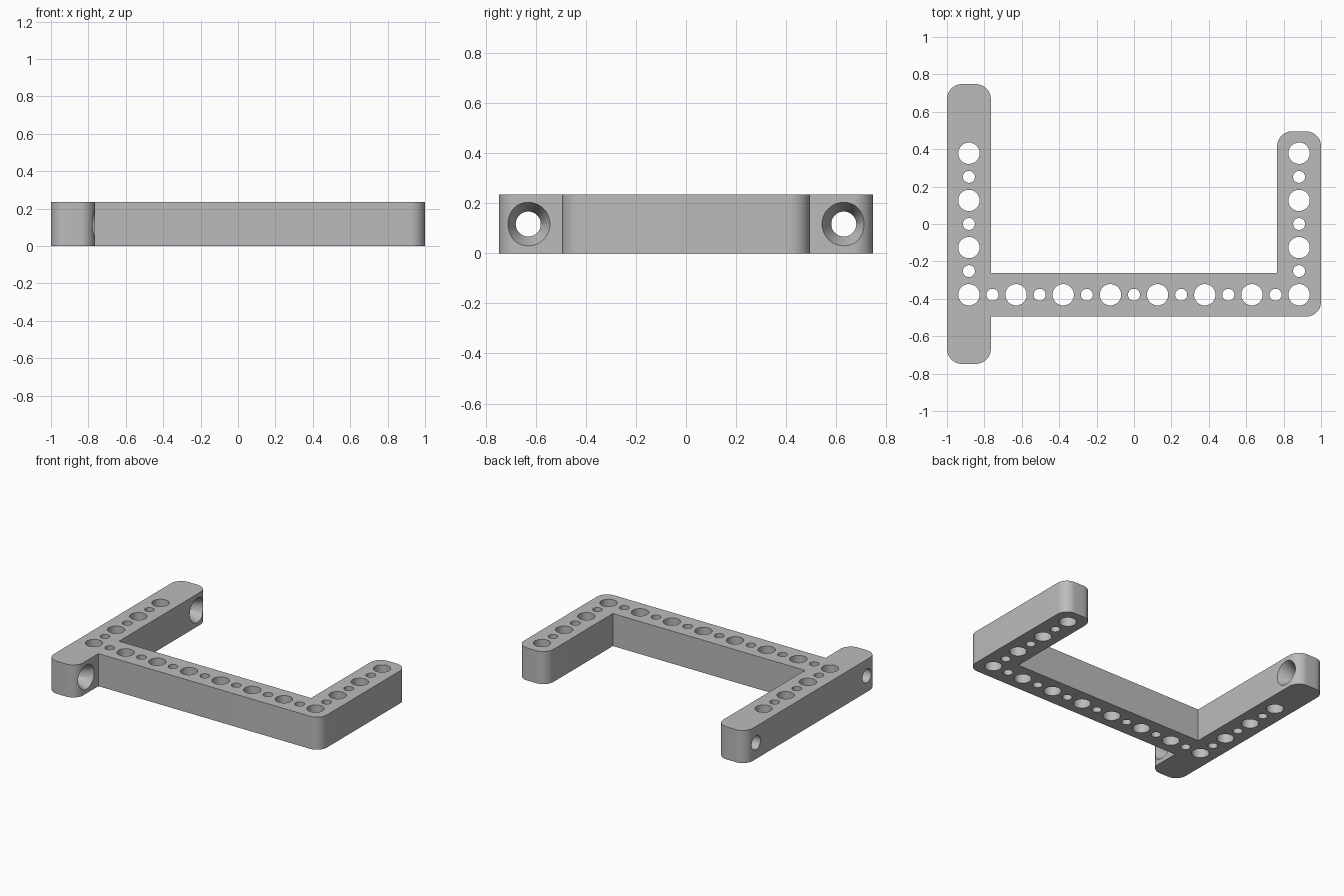
import bpy
import bmesh
from math import radians
from mathutils import Matrix, Vector

if "Cube" in bpy.data.objects:
    bpy.data.objects.remove(bpy.data.objects["Cube"])

PITCH = 0.1261          # spacing between neighbouring holes
WIDTH = 0.2346          # beam width and height
HALF = WIDTH / 2
CORNER = 0.08
ARM_X = 7 * PITCH       # centre lines of the side arms
BAR_Y = -3 * PITCH      # centre line of the cross bar

grey = bpy.data.materials.new("plain_grey")
grey.use_nodes = True
colour = (0.5, 0.5, 0.5, 1)
grey.diffuse_color = colour
grey.node_tree.nodes["Principled BSDF"].inputs["Base Color"].default_value = colour


def make_object(name, bm):
    bmesh.ops.recalc_face_normals(bm, faces=bm.faces[:])
    mesh = bpy.data.meshes.new(name)
    bm.to_mesh(mesh)
    bm.free()
    mesh.materials.append(grey)
    obj = bpy.data.objects.new(name, mesh)
    bpy.context.collection.objects.link(obj)
    return obj


def add_cone(bm, centre, r1, r2, depth, sideways=False):
    turn = Matrix.Rotation(radians(90), 4, "Y") if sideways else Matrix()
    bmesh.ops.create_cone(bm, cap_ends=True, segments=48, radius1=r1, radius2=r2,
                          depth=depth, matrix=Matrix.Translation(centre) @ turn)


# Frame outline: long right arm, cross bar and short left arm
outer, inner = ARM_X + HALF, ARM_X - HALF
long_end, short_end = 5 * PITCH + HALF, 3 * PITCH + HALF
low, high = BAR_Y - HALF, BAR_Y + HALF
outline = [
    (-outer, -long_end, True), (-inner, -long_end, True), (-inner, low, False),
    (outer, low, True), (outer, short_end, True), (inner, short_end, True),
    (inner, high, False), (-inner, high, False),
    (-inner, long_end, True), (-outer, long_end, True),
]
bm = bmesh.new()
verts = [bm.verts.new((x, y, 0)) for x, y, _ in outline]
face = bm.faces.new(verts)
up = bmesh.ops.extrude_face_region(bm, geom=[face])["geom"]
bmesh.ops.translate(bm, verts=[g for g in up if isinstance(g, bmesh.types.BMVert)],
                    vec=(0, 0, WIDTH))
round_spots = [Vector((x, y)) for x, y, rounded in outline if rounded]
uprights = [e for e in bm.edges
            if abs(e.verts[0].co.z - e.verts[1].co.z) > HALF
            and any((e.verts[0].co.xy - s).length < 0.001 for s in round_spots)]
bmesh.ops.bevel(bm, geom=uprights, offset=CORNER, segments=12, profile=0.5,
                affect="EDGES")
frame = make_object("bracket_frame", bm)

# Upright holes alternate large and small along all three beams
spots = [(k * PITCH, BAR_Y, k % 2 == 1) for k in range(-7, 8)]
for side in (-1, 1):
    spots += [(side * ARM_X, k * PITCH, k % 2 == 1) for k in range(-2, 4)]
bm = bmesh.new()
for x, y, large in spots:
    r = 0.057 if large else 0.032
    add_cone(bm, (x, y, HALF), r, r, WIDTH * 2)
upright_cutter = make_object("upright_hole_cutter", bm)

# Sideways screw holes near both ends of the long arm
bm = bmesh.new()
for side in (-1, 1):
    add_cone(bm, (-ARM_X, side * 5 * PITCH, HALF), 0.05, 0.05, WIDTH * 2, True)
screw_cutter = make_object("screw_hole_cutter", bm)

# Countersinks on the inward face, slightly overshooting it
SINK, OVER = 0.08, 0.01
slope = (0.087 - 0.05) / SINK
bm = bmesh.new()
for side in (-1, 1):
    add_cone(bm, (-inner + (OVER - SINK) / 2, side * 5 * PITCH, HALF),
             0.05, 0.087 + slope * OVER, SINK + OVER, True)
sink_cutter = make_object("countersink_cutter", bm)

# Cut the holes, then remove the cutters
bpy.ops.object.select_all(action="DESELECT")
frame.select_set(True)
bpy.context.view_layer.objects.active = frame
for cutter in (upright_cutter, screw_cutter, sink_cutter):
    cutter.hide_render = True
    mod = frame.modifiers.new(cutter.name, "BOOLEAN")
    mod.operation = "DIFFERENCE"
    mod.solver = "EXACT"
    mod.object = cutter
    bpy.ops.object.modifier_apply(modifier=mod.name)
    bpy.data.objects.remove(cutter)

bpy.ops.object.shade_smooth_by_angle(angle=radians(30))
